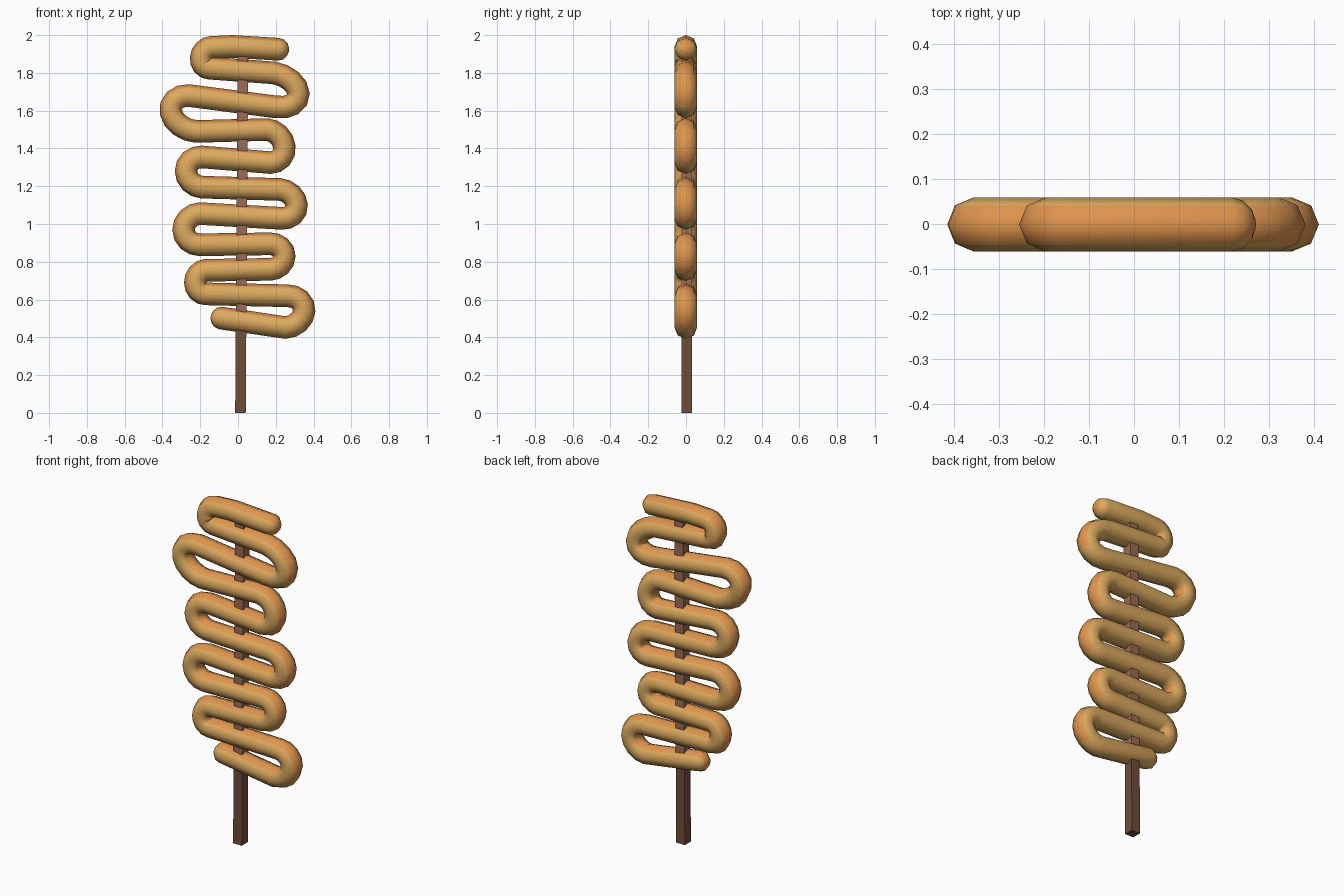
import bpy, bmesh, math
from mathutils import Vector

if "Cube" in bpy.data.objects:
    bpy.data.objects.remove(bpy.data.objects["Cube"])

R = 0.06      # tube radius
SIDES = 8


def mat(name, rgb):
    m = bpy.data.materials.new(name)
    m.diffuse_color = (*rgb, 1)
    m.use_nodes = True
    m.node_tree.nodes["Principled BSDF"].inputs["Base Color"].default_value = m.diffuse_color
    return m


tan = mat("golden_tan", (0.72, 0.40, 0.115))
orange = mat("fried_orange", (0.74, 0.30, 0.075))
wood = mat("dark_wood", (0.16, 0.075, 0.042))
wood_light = mat("warm_wood", (0.33, 0.15, 0.09))


def make(name, bm, mats):
    me = bpy.data.meshes.new(name)
    bm.to_mesh(me)
    bm.free()
    for m in mats:
        me.materials.append(m)
    ob = bpy.data.objects.new(name, me)
    bpy.context.collection.objects.link(ob)
    return ob


# Bends of the zigzag: entry x, z / outer x, z / exit x, z (centre line, top to bottom)
bends = [
    (-0.14, 1.935, -0.195, 1.88, -0.15, 1.825),
    (0.19, 1.80, 0.32, 1.69, 0.20, 1.62),
    (-0.26, 1.68, -0.355, 1.59, -0.22, 1.49),
    (0.15, 1.50, 0.245, 1.41, 0.17, 1.325),
    (-0.19, 1.355, -0.275, 1.28, -0.19, 1.195),
    (0.22, 1.183, 0.31, 1.10, 0.23, 1.03),
    (-0.20, 1.055, -0.288, 0.97, -0.20, 0.89),
    (0.17, 0.895, 0.245, 0.83, 0.17, 0.76),
    (-0.17, 0.755, -0.226, 0.69, -0.17, 0.63),
    (0.26, 0.62, 0.35, 0.54, 0.25, 0.452),
]
path = [Vector((0.215, 0, 1.925)), Vector((-0.03, 0, 1.94))]
for ex, ez, ox, oz, qx, qz in bends:
    a, o, b = Vector((ex, 0, ez)), Vector((ox, 0, oz)), Vector((qx, 0, qz))
    mid = (a + b) / 2
    for i in range(9):
        t = math.pi * i / 8
        path.append(mid + (a - mid) * math.cos(t) + (o - mid) * math.sin(t))
path.append(Vector((-0.09, 0, 0.502)))

# Sweep the octagonal section along the path, with rounded ends
rings = []
for i, p in enumerate(path):
    d0 = (p - path[max(i - 1, 0)]).normalized()
    d1 = (path[min(i + 1, len(path) - 1)] - p).normalized()
    rings.append((p, (d0 + d1).normalized(), R))
first, last = rings[0], rings[-1]
cap = [(R * 0.92 * math.sin(t), R * math.cos(t)) for t in (0.5, 1.0, 1.4)]
rings = ([(first[0] - first[1] * s, first[1], r) for s, r in reversed(cap)] + rings
         + [(last[0] + last[1] * s, last[1], r) for s, r in cap])

bm = bmesh.new()
loops = []
for p, d, r in rings:
    n = Vector((-d.z, 0, d.x))
    loops.append([bm.verts.new(p + n * r * math.cos(2 * math.pi * k / SIDES)
                               + Vector((0, r * math.sin(2 * math.pi * k / SIDES) - 0.001, 0)))
                  for k in range(SIDES)])
for A, B in zip(loops, loops[1:]):
    for k in range(SIDES):
        j = (k + 1) % SIDES
        bm.faces.new((A[k], A[j], B[j], B[k]))
bm.faces.new(loops[0])
bm.faces.new(loops[-1])
bmesh.ops.recalc_face_normals(bm, faces=bm.faces)
# Orange on the outward and upward sides, tan on front, back and underside
for f in bm.faces:
    f.smooth = True
    f.normal_update()
    f.material_index = 1 if abs(f.normal.y) < 0.5 and f.normal.z > -0.6 else 0
make("zigzag_tube", bm, [tan, orange])

# Square stick, leaning slightly, lighter above the handle
bm = bmesh.new()
H = 0.028
prev = None
for z, cx in ((0, 0.013), (0.45, 0.016), (1.91, 0.026)):
    ring = [bm.verts.new((cx + sx * H, 0.004 + sy * H, z))
            for sx, sy in ((-1, -1), (1, -1), (1, 1), (-1, 1))]
    if prev is None:
        bm.faces.new(ring[::-1])
    else:
        for k in range(4):
            f = bm.faces.new((prev[k], prev[(k + 1) % 4], ring[(k + 1) % 4], ring[k]))
            f.material_index = 1 if z > 1 else 0
    prev = ring
bm.faces.new(prev).material_index = 1
bmesh.ops.recalc_face_normals(bm, faces=bm.faces)
make("stick", bm, [wood, wood_light])
